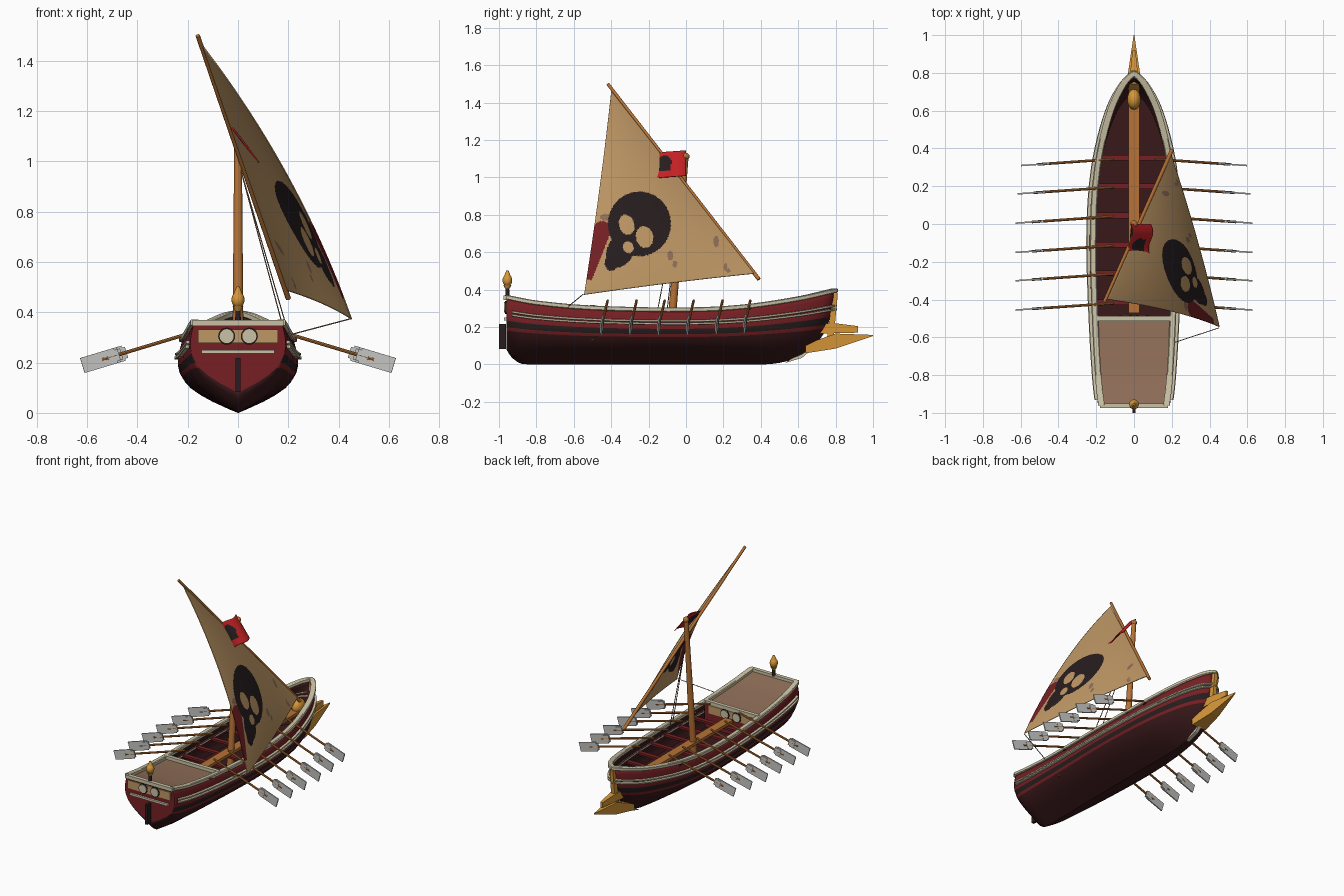
import bpy, bmesh, math
from mathutils import Vector, Matrix

if "Cube" in bpy.data.objects:
    bpy.data.objects.remove(bpy.data.objects["Cube"])

def mat(name, r, g, b):
    m = bpy.data.materials.new(name)
    m.diffuse_color = (r, g, b, 1)
    m.use_nodes = True
    m.node_tree.nodes["Principled BSDF"].inputs["Base Color"].default_value = m.diffuse_color
    return m

SAIL = mat("sail tan", .52, .31, .13)
WOOD = mat("orange wood", .47, .17, .035)
GOLD = mat("gold", .68, .31, .04)
RED = mat("hull red", .18, .014, .017)
MAROON = mat("dark maroon", .04, .009, .010)
BLACK = mat("soft black", .02, .012, .013)
CREAM = mat("cream trim", .60, .54, .38)
FLAG = mat("flag red", .55, .015, .018)
GREY = mat("blade grey", .55, .55, .54)
DECK = mat("deck brown", .28, .16, .10)

def obj(name, verts, faces, mats, idx=None, smooth=False):
    me = bpy.data.meshes.new(name)
    me.from_pydata([tuple(v) for v in verts], [], faces)
    for m in (mats if isinstance(mats, list) else [mats]):
        me.materials.append(m)
    if idx:
        me.polygons.foreach_set("material_index", idx)
    return link(name, me, smooth)

def link(name, me, smooth):
    if smooth:
        me.shade_smooth()
        me.set_sharp_from_angle(angle=.7)
    o = bpy.data.objects.new(name, me)
    bpy.context.collection.objects.link(o)
    return o

def from_bm(name, bm, m, smooth=True):
    me = bpy.data.meshes.new(name)
    bm.to_mesh(me)
    bm.free()
    me.materials.append(m)
    return link(name, me, smooth)

def rod(name, a, b, r1, r2, m, n=12):
    a, b = Vector(a), Vector(b)
    M = Matrix.Translation((a + b) / 2) @ (b - a).to_track_quat('Z', 'Y').to_matrix().to_4x4()
    bm = bmesh.new()
    bmesh.ops.create_cone(bm, cap_ends=True, segments=n, radius1=r1, radius2=r2, depth=(b - a).length, matrix=M)
    return from_bm(name, bm, m)

def box(name, c, size, m, rot=None):
    M = Matrix.Translation(c) @ (rot.to_matrix().to_4x4() if rot else Matrix()) @ Matrix.Diagonal((*size, 1))
    bm = bmesh.new()
    bmesh.ops.create_cube(bm, size=1, matrix=M)
    return from_bm(name, bm, m, False)

def ball(name, c, r, m):
    bm = bmesh.new()
    bmesh.ops.create_uvsphere(bm, u_segments=16, v_segments=10, radius=1,
                              matrix=Matrix.Translation(c) @ Matrix.Diagonal((*r, 1)))
    return from_bm(name, bm, m)

def spline(pts, x):
    # smooth interpolation through a few profile points
    x = min(max(x, pts[0][0]), pts[-1][0])
    i = next(k for k in range(len(pts) - 1) if x <= pts[k + 1][0])
    def slope(k):
        a, b = pts[max(k - 1, 0)], pts[min(k + 1, len(pts) - 1)]
        return (b[1] - a[1]) / (b[0] - a[0])
    (x0, y0), (x1, y1) = pts[i], pts[i + 1]
    h = x1 - x0
    t = (x - x0) / h
    return ((2*t**3 - 3*t*t + 1) * y0 + (t**3 - 2*t*t + t) * h * slope(i)
            + (3*t*t - 2*t**3) * y1 + (t**3 - t*t) * h * slope(i + 1))

BEAM = [(-.96, .19), (-.85, .205), (-.6, .222), (-.2, .238), (0, .238), (.2, .226), (.35, .205),
        (.5, .17), (.62, .13), (.7, .09), (.76, .05), (.79, .015)]
KEEL = [(-.96, .08), (-.93, .035), (-.88, .004), (-.8, 0), (.4, 0), (.47, .004), (.55, .02), (.62, .045),
        (.68, .09), (.73, .155), (.76, .215), (.79, .34)]
SHEER = [(-.96, .36), (-.8, .33), (-.5, .303), (0, .293), (.3, .308), (.6, .352), (.79, .395)]
SECT = [(0, 0), (.06, .17), (.17, .46), (.3, .73), (.4, .86), (.55, .97), (.66, 1), (.8, .985), (1, .92)]

def hull_x(y, z):
    zk, zs = spline(KEEL, y), spline(SHEER, y)
    return spline(BEAM, y) * max(0, spline(SECT, (z - zk) / (zs - zk)))

# hull shell: bands of colour run along the sheer
YS = [-.96, -.945, -.93, -.9, -.88, -.84, -.8] + [-.7 + .1 * i for i in range(11)] + \
     [.35, .4, .45, .5, .55, .59, .62, .65, .68, .7, .72, .74, .76, .775, .79]
LEV = [0, .008, .02, .045, .07, .1, .125, .15, .166, .195, .22, .245, .27, .3]

def ring(y):
    k, zk = spline(SHEER, y) / .3, spline(KEEL, y)
    half = [(hull_x(y, max(z * k, zk)), y, max(z * k, zk)) for z in LEV]
    return [(-x, b, c) for x, b, c in half[:0:-1]] + half

rings = [ring(y) for y in YS]
N, L = len(rings[0]), len(LEV) - 1
faces, idx = [], []
for i in range(len(YS) - 1):
    for k in range(N - 1):
        faces.append((i*N + k, i*N + N + k, i*N + N + k + 1, i*N + k + 1))
        row = L - 1 - k if k < L else k - L
        idx.append(1 if row < 7 else 2 if row == 8 else 0)
hull = obj("hull", [v for r in rings for v in r], faces, [RED, MAROON, BLACK, MAROON], idx, True)
bm = bmesh.new()
bm.from_mesh(hull.data)
bmesh.ops.remove_doubles(bm, verts=bm.verts, dist=.0008)
bm.to_mesh(hull.data)
bm.free()
s = hull.modifiers.new("thickness", 'SOLIDIFY')
s.thickness, s.offset, s.material_offset = .008, -1, 9
obj("transom", rings[0], [tuple(range(N))], RED)

# rails swept round the hull
def sweep(name, path, w, h, m):
    v, f = [], []
    for i, p in enumerate(path):
        t = Vector(path[min(i + 1, len(path) - 1)]) - Vector(path[max(i - 1, 0)])
        side = Vector((t.y, -t.x, 0)).normalized() * w / 2
        up = Vector((0, 0, h / 2))
        v += [Vector(p) + a * side + b * up for a, b in ((-1, -.7), (-.7, -1), (.7, -1), (1, -.7), (1, .7), (.7, 1), (-.7, 1), (-1, .7))]
    for i in range(len(path) - 1):
        f += [(8*i + j, 8*i + (j + 1) % 8, 8*i + 8 + (j + 1) % 8, 8*i + 8 + j) for j in range(8)]
    f += [tuple(range(7, -1, -1)), tuple(range(len(v) - 8, len(v)))]
    return obj(name, v, f, m)

def around(frac, dx, y0=-.96):
    side = [(hull_x(y, spline(SHEER, y) * frac) + dx, y, spline(SHEER, y) * frac) for y in YS if y >= y0]
    return side + [(0, .795, side[-1][2])] + [(-x, y, z) for x, y, z in side[::-1]]

sweep("top_rail", around(1, -.003), .034, .024, CREAM)
sweep("side_rail_upper", around(.795, .003, -.94), .022, .012, CREAM)
sweep("side_rail_lower", around(.745, .003, -.94), .024, .012, CREAM)

# decks, walkway, benches
def deck(name, z, y0, y1, m):
    ys = [y0 + (y1 - y0) * i / 12 for i in range(13)]
    v = []
    for y in ys:
        zz = z(y)
        x = max(hull_x(y, zz) - .006, .002)
        v += [(-x, y, zz), (x, y, zz)]
    obj(name, v, [(2*i, 2*i + 1, 2*i + 3, 2*i + 2) for i in range(12)], m)

deck("lower_deck", lambda y: .13, -.52, .68, MAROON)
deck("stern_deck", lambda y: spline(SHEER, y) - .008, -.955, -.5, DECK)
box("walkway", (0, .11, .24), (.06, 1.16, .02), WOOD)
ball("bow_boss", (0, .66, .265), (.036, .055, .05), GOLD)
box("deck_bulkhead", (0, -.5, .215), (.41, .012, .17), RED)
box("deck_beam", (0, -.5, .305), (.41, .025, .025), CREAM)

# stern trim: panels, round windows, rudder, lantern
def window_panel(name, y, s, z, w):
    box(name + "_panel", (0, y + s * .003, z), (w, .006, .055), SAIL)
    for x in (-.045, .045):
        rod(name + "_window_frame", (x, y, z), (x, y + s * .009, z), .034, .034, BLACK, 20)
        rod(name + "_window", (x, y, z), (x, y + s * .013, z), .028, .028, CREAM, 20)

window_panel("stern", -.96, -1, .305, .32)
window_panel("bulkhead", -.494, 1, .262, .34)
box("stern_top_rail", (0, -.962, .357), (.36, .026, .024), CREAM)
box("stern_strip", (0, -.967, .243), (.29, .014, .014), CREAM)
box("rudder", (0, -.981, .15), (.018, .038, .135), BLACK)
rod("lantern_post", (0, -.955, .36), (0, -.955, .42), .012, .009, BLACK)
ball("lantern", (0, -.955, .45), (.026, .026, .032), GOLD)
rod("lantern_cap", (0, -.955, .472), (0, -.955, .502), .018, .006, GOLD)
rod("lantern_base", (0, -.955, .405), (0, -.955, .425), .012, .022, GOLD)

# bow ram
def prism(name, prof, w0, w1, m):
    # side profile in y,z; width narrows towards the tip
    ya, yb = min(p[0] for p in prof), max(p[0] for p in prof)
    n = len(prof)
    v = [(sx * (w0 + (w1 - w0) * (y - ya) / (yb - ya)), y, z) for sx in (-1, 1) for y, z in prof]
    f = [tuple(range(n)), tuple(range(2*n - 1, n - 1, -1))]
    obj(name, v, f + [(i, i + n, (i + 1) % n + n, (i + 1) % n) for i in range(n)], m)

prism("ram_spike", [(.64, .06), (.8, .085), (1, .152), (1, .158), (.8, .165), (.7, .13), (.64, .1)], .055, .002, GOLD)
prism("ram_upper", [(.7, .165), (.92, .17), (.92, .205), (.8, .22), (.74, .22)], .03, .008, GOLD)
prism("stem_post", [(.755, .15), (.79, .15), (.812, .38), (.785, .38)], .018, .012, GOLD)
prism("stem_foot", [(.53, .008), (.62, .035), (.66, .07), (.64, .075), (.55, .022)], .012, .012, CREAM)

# oars and benches
for i, (yt, xt) in enumerate([(.31, .59), (.16, .61), (.005, .62), (-.15, .62), (-.3, .62), (-.455, .62)]):
    yb = yt + .04
    box("bench", (0, yb, .215), (2 * hull_x(yb, .215) - .01, .03, .014), RED)
    for s in (-1, 1):
        P = lambda x: Vector((s * x, yt + (xt - x) * .07, .215 - .3 * (x - .53)))
        rod("oar_shaft", P(.11), P(xt - .08), .007, .007, WOOD, 8)
        q = (P(.6) - P(.2)).to_track_quat('X', 'Z')
        box("oar_blade", P(xt - .068), (.14, .008, .062), GREY, q)
        box("oar_blade_neck", P(xt - .125), (.045, .013, .045), GREY, q)
        box("oar_lock", P(hull_x(yb, .29)) - Vector((0, 0, .014)), (.014, .022, .022), BLACK)

# mast, yard, ropes
rod("mast", (0, -.085, .14), (0, -.002, 1.1), .023, .015, WOOD, 16)
ball("mast_ball", (0, 0, 1.112), (.019, .019, .019), WOOD)
rod("yard", (-.16, -.418, 1.5), (.2, .39, .455), .009, .011, WOOD, 10)
for a, b in [((.01, -.02, .97), (.205, -.15, .3)), ((.01, -.02, .97), (.19, -.1, .3)), ((.45, -.55, .375), (.205, -.63, .31))]:
    rod("rope", a, b, .0025, .0025, DECK, 6)

# lateen sail with painted emblem
A, B, C = Vector((-.143, -.4, 1.46)), Vector((.195, .365, .485)), Vector((.45, -.545, .372))
OUT = Vector((.88, .19, .44))

def ell(y, z, cy, cz, ry, rz, ang=0):
    c, s = math.cos(ang), math.sin(ang)
    u, v = (y - cy) * c + (z - cz) * s, (z - cz) * c - (y - cy) * s
    return (u / ry) ** 2 + (v / rz) ** 2 < 1

def paint(y, z):
    if ell(y, z, -.222, .68, .046, .058, .2) or ell(y, z, -.318, .745, .04, .055, .3) or ell(y, z, -.31, .625, .028, .033, .5):
        return 0
    if ell(y, z, -.25, .75, .168, .172) or ell(y, z, -.35, .61, .07, .1, -.5) or ell(y, z, -.4, .54, .035, .04):
        return 1
    t = min(max((.7 - z) / .24, 0), 1)
    if abs(y + .45 + .065 * t) < .045 - .03 * t and .45 < z < .765 and (z < .72 or ell(y, z, -.45, .72, .045, .045)):
        return 2
    spots = [(.16, .655, .015, .03), (-.085, .58, .016, .025), (-.06, .535, .012, .018), (.21, .52, .009, .02), (.225, .5, .01, .012), (-.43, .785, .03, .018)]
    return 3 if any(ell(y, z, *e) for e in spots) else 0

n, v, ids, f, idx = 150, [], {}, [], []
for i in range(n + 1):
    for j in range(n + 1 - i):
        b, c = i / n, j / n
        a = 1 - b - c
        ids[i, j] = len(v)
        v.append(A*a + B*b + C*c + OUT * (.2*a*c + .05*b*c + .6*a*b*c))
for i in range(n):
    for j in range(n - i):
        tris = [(ids[i, j], ids[i + 1, j], ids[i, j + 1])]
        if i + j < n - 1:
            tris.append((ids[i + 1, j], ids[i + 1, j + 1], ids[i, j + 1]))
        for t in tris:
            m = sum((v[k] for k in t), Vector()) / 3
            f.append(t)
            idx.append(paint(m.y, m.z))
sail = obj("sail", v, f, [SAIL, BLACK, RED, DECK], idx, True)
sail.modifiers.new("thickness", 'SOLIDIFY').thickness = .004

# masthead flag with a dark blot
v, f, idx = [], [], []
for i in range(21):
    for j in range(21):
        p, q = i / 20, j / 20
        v.append((-.015 + .105 * q + .012 * math.sin(6 * p), -.165 * p, 1.145 - .135 * q - .012 * p))
        if i < 20 and j < 20:
            f.append((21*i + j, 21*i + 21 + j, 21*i + 22 + j, 21*i + j + 1))
            idx.append(int(ell(p, q, .68, .38, .24, .26) or (abs(p - .7) < .2 and .55 < q < .75)))
flag = obj("flag", v, f, [FLAG, BLACK], idx, True)
flag.modifiers.new("thickness", 'SOLIDIFY').thickness = .004
